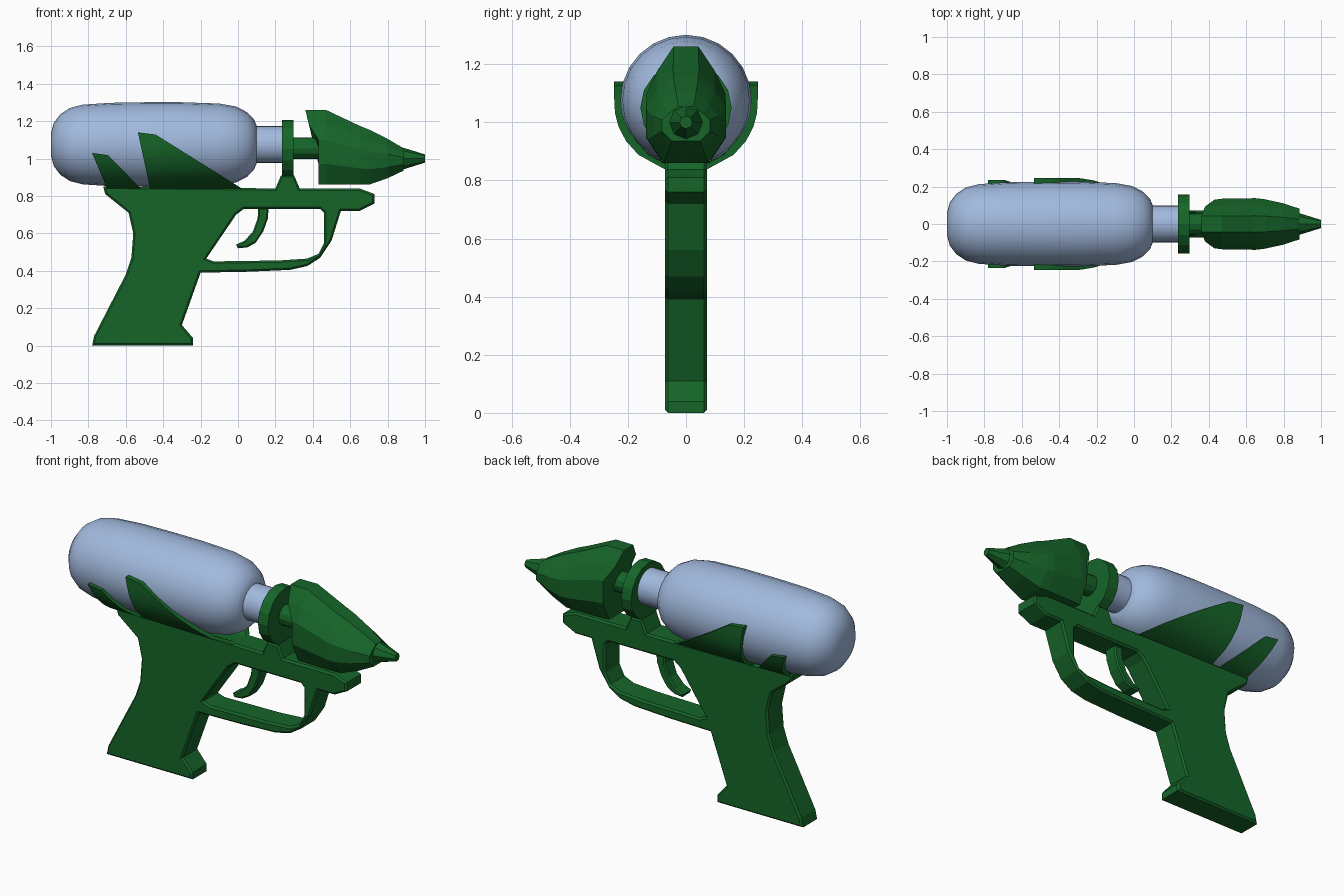
import bpy, bmesh, math
from mathutils import Matrix

if "Cube" in bpy.data.objects:
    bpy.data.objects.remove(bpy.data.objects["Cube"])


def material(name, rgb):
    m = bpy.data.materials.new(name)
    m.diffuse_color = (*rgb, 1)
    m.use_nodes = True
    m.node_tree.nodes["Principled BSDF"].inputs["Base Color"].default_value = m.diffuse_color
    return m


GREEN = material("green_plastic", (0.008, 0.13, 0.022))
BLUE = material("pale_blue_plastic", (0.36, 0.49, 0.73))


def add_object(name, mesh, mat, smooth=None):
    mesh.materials.clear()
    mesh.materials.append(mat)
    ob = bpy.data.objects.new(name, mesh)
    bpy.context.collection.objects.link(ob)
    if smooth:
        bpy.ops.object.select_all(action='DESELECT')
        ob.select_set(True)
        bpy.context.view_layer.objects.active = ob
        bpy.ops.object.shade_smooth_by_angle(angle=math.radians(smooth))
    return ob


def plate(name, outlines, half, bevel, mat):
    """Bevelled slab from x,z outlines; inner outlines become holes."""
    cu = bpy.data.curves.new(name, 'CURVE')
    cu.dimensions, cu.fill_mode = '2D', 'BOTH'
    cu.extrude, cu.bevel_depth = half - bevel, bevel
    cu.offset, cu.bevel_resolution = -bevel, 0
    for pts in outlines:
        sp = cu.splines.new('POLY')
        sp.points.add(len(pts) - 1)
        for p, (x, z) in zip(sp.points, pts):
            p.co = (x, z, 0, 1)
        sp.use_cyclic_u = True
    tmp = bpy.data.objects.new(name + "_outline", cu)
    bpy.context.collection.objects.link(tmp)
    dg = bpy.context.evaluated_depsgraph_get()
    me = bpy.data.meshes.new_from_object(tmp.evaluated_get(dg))
    bpy.data.objects.remove(tmp)
    me.transform(Matrix.Rotation(math.pi / 2, 4, 'X'))
    for p in me.polygons:
        p.use_smooth = False
    return add_object(name, me, mat)


def loft(name, rings, mat, smooth=None):
    """Closed skin through equally sized rings of points, capped at the ends."""
    bm = bmesh.new()
    vs = [[bm.verts.new(p) for p in r] for r in rings]
    n = len(vs[0])
    for a, b in zip(vs, vs[1:]):
        for i in range(n):
            j = (i + 1) % n
            bm.faces.new((a[i], a[j], b[j], b[i]))
    bm.faces.new(vs[0])
    bm.faces.new(vs[-1])
    bmesh.ops.recalc_face_normals(bm, faces=bm.faces)
    me = bpy.data.meshes.new(name)
    bm.to_mesh(me)
    bm.free()
    return add_object(name, me, mat, smooth)


def lathe(name, profile, cz, n, mat, smooth=None):
    """Turn an (x, radius) profile about a lengthwise axis at height cz."""
    rings = [[(x, r * math.sin(k * math.tau / n), cz + r * math.cos(k * math.tau / n))
              for k in range(n)] for x, r in profile]
    return loft(name, rings, mat, smooth)


# Handle, rail and trigger guard in one slab
body = [(-.78, 0), (-.24, 0), (-.24, .04), (-.30, .11), (-.20, .39), (.06, .395),
        (.28, .405), (.37, .425), (.44, .47), (.50, .56), (.55, .72), (.65, .72),
        (.73, .76), (.73, .81), (.65, .84), (.33, .84), (.30, .91), (.23, .91),
        (.20, .84), (-.72, .85), (-.71, .81), (-.585, .71), (-.56, .60),
        (-.57, .47), (-.60, .38), (-.77, .05)]
hole = [(-.17, .465), (-.01, .70), (.03, .73), (.44, .73), (.46, .71), (.46, .55),
        (.43, .49), (.37, .465), (.22, .455), (-.13, .45)]
plate("handle_and_guard", [body, hole], .072, .01, GREEN)

# Curved trigger
plate("trigger", [[(.11, .76), (.165, .76), (.16, .68), (.135, .61), (.095, .55),
                   (.05, .525), (0, .52), (-.01, .54), (.035, .56), (.08, .61),
                   (.105, .68)]], .04, .008, GREEN)

# Tank with its neck
lathe("tank", [(-1, .06), (-.985, .115), (-.95, .162), (-.90, .195), (-.83, .213),
               (-.68, .223), (-.5, .226), (-.3, .226), (-.1, .219), (-.01, .203),
               (.05, .172), (.085, .135), (.10, .10)], 1.075, 24, BLUE, 40)
lathe("tank_neck", [(.08, .10), (.25, .10)], 1.075, 20, BLUE, 30)

# Collar and barrel rod
lathe("collar", [(.235, .157), (.297, .157)], 1.05, 16, GREEN)
lathe("barrel_rod", [(.28, .057), (.48, .057)], 1.055, 12, GREEN)

# Faceted nozzle with a slanted rear
half_shape = [(.32, 1, -.07), (.72, .8, -.05), (1, .6, 0), (1, .28, 0), (.58, 0, 0)]
rings = []
for x, top, bottom, w, slant in [(.43, 1.26, .86, .13, 1), (.47, 1.26, .86, .135, 0),
                                 (.65, 1.175, .86, .138, 0), (.70, 1.155, .86, .132, 0),
                                 (.80, 1.105, .895, .11, 0), (.885, 1.055, .935, .082, 0)]:
    side = [(x + dx * slant, w * fy, bottom + (top - bottom) * fz)
            for fy, fz, dx in half_shape]
    rings.append(side + [(px, -py, pz) for px, py, pz in reversed(side)])
loft("nozzle", rings, GREEN)
lathe("nozzle_tip", [(.86, .063), (.89, .056), (1, .022)], 1.0, 8, GREEN)


# Fins that hug both sides of the tank
def fin(name, back, front, reach, top_z, sign):
    rings = []
    z0, steps = .84, 6
    for i in range(steps + 1):
        t = i / steps
        z = z0 + (top_z - z0) * t
        y = math.sqrt(max(reach ** 2 - (min(z, 1.075) - 1.075) ** 2, .07 ** 2))
        xb = back[0] + (back[1] - back[0]) * t
        xf = front[0] + (front[1] - front[0]) * t
        inner = max(y - .035, .03)
        rings.append([(xb, sign * inner, z), (xf, sign * inner, z - .012 * t),
                      (xf, sign * y, z - .012 * t), (xb, sign * y, z)])
    loft(name, rings, GREEN, 30)


for label, s in (("left", 1), ("right", -1)):
    fin("large_fin_" + label, (-.47, -.535), (.02, -.44), .247, 1.14, s)
    fin("small_fin_" + label, (-.70, -.78), (-.52, -.695), .24, 1.03, s)
